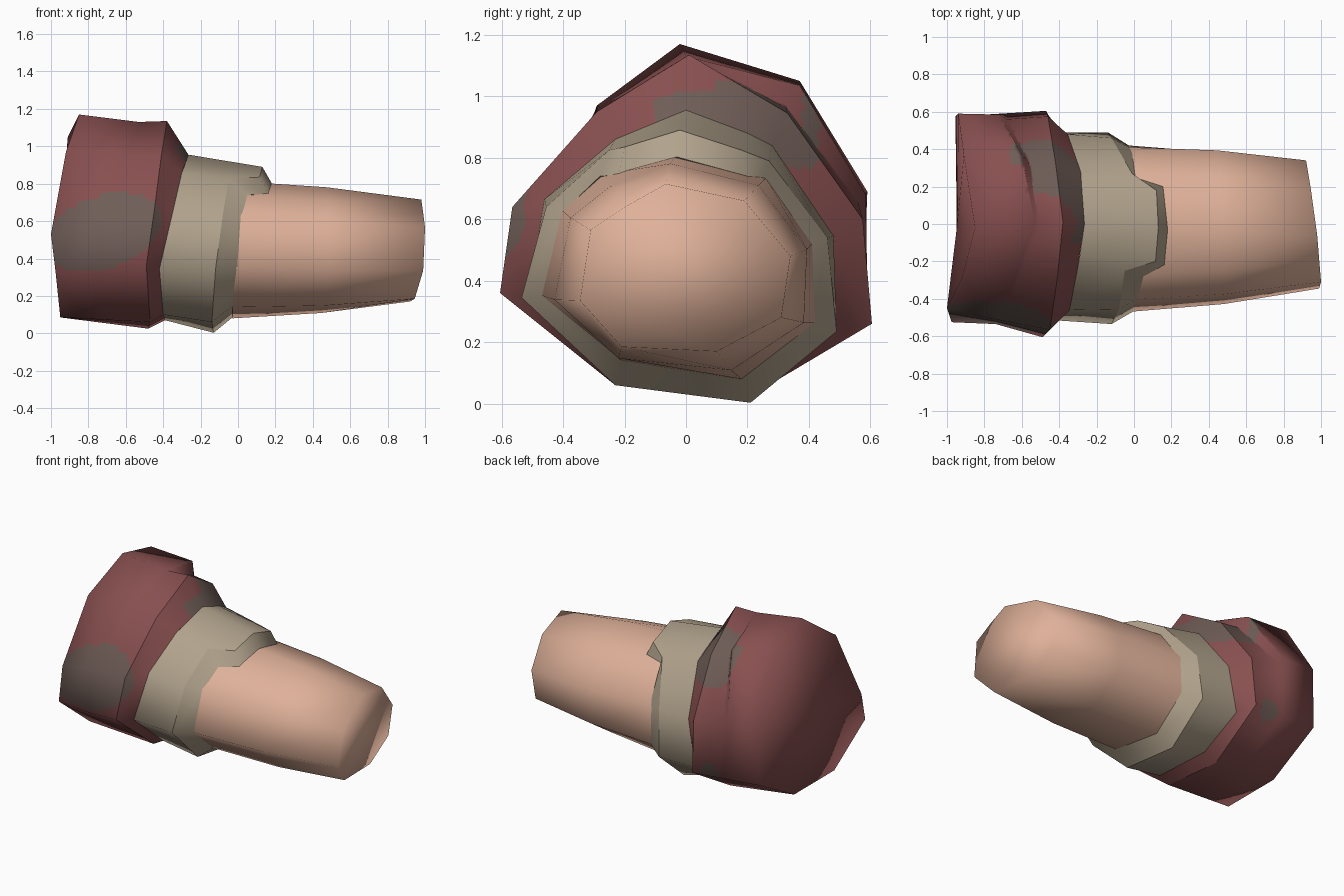
import bpy, bmesh, math
from mathutils import Vector

if "Cube" in bpy.data.objects:
    bpy.data.objects.remove(bpy.data.objects["Cube"])


def material(name, rgb):
    m = bpy.data.materials.new(name)
    m.diffuse_color = (*rgb, 1)
    m.use_nodes = True
    m.node_tree.nodes["Principled BSDF"].inputs["Base Color"].default_value = m.diffuse_color
    return m


skin = material("skin", (0.74, 0.44, 0.32))
beige = material("beige_cloth", (0.44, 0.365, 0.265))
red = material("dark_red_cloth", (0.25, 0.08, 0.08))
stain = material("grey_brown_stain", (0.16, 0.11, 0.095))


def ring(profile, xs):
    """Cross-section from (y, z) points, with one x for each point."""
    return [Vector((x, y, z)) for (y, z), x in zip(profile, xs)]


def blend(a, b, t):
    return [p.lerp(q, t) for p, q in zip(a, b)]


def loft(name, rings, mats, sharp=(), sharp_span=99, cap_first=None, cap_last=False):
    """Skin the rings; cap_first is a centre point for a fanned end."""
    bm = bmesh.new()
    vs = [[bm.verts.new(p) for p in r] for r in rings]
    n = len(vs[0])
    for a, b in zip(vs, vs[1:]):
        for i in range(n):
            j = (i + 1) % n
            bm.faces.new((a[i], a[j], b[j], b[i]))
    if cap_first is not None:
        c = bm.verts.new(cap_first)
        for i in range(n):
            bm.faces.new((vs[0][(i + 1) % n], vs[0][i], c))
    if cap_last:
        bm.faces.new(vs[-1])
    for f in bm.faces:
        f.smooth = True
    for k in sharp:
        for i in range(min(n, sharp_span)):
            bm.edges.get((vs[k][i], vs[k][(i + 1) % n])).smooth = False
    bmesh.ops.recalc_face_normals(bm, faces=bm.faces)
    # Open bands: make sure the normals point away from the axis
    f0 = bm.faces[0]
    if f0.normal.dot(f0.calc_center_median() - Vector((-.5, 0, .5))) < 0:
        bmesh.ops.reverse_faces(bm, faces=bm.faces[:])
    me = bpy.data.meshes.new(name)
    bm.to_mesh(me)
    bm.free()
    ob = bpy.data.objects.new(name, me)
    bpy.context.collection.objects.link(ob)
    for m in mats:
        me.materials.append(m)
    return ob


# Finger stump: tapering nine-sided tube with a slanted end
base = ring([(-.03, .815), (.26, .735), (.41, .52), (.42, .265), (.18, .08),
             (-.21, .14), (-.47, .352), (-.405, .63), (-.28, .745)], [-.03] * 9)
tip = ring([(-.065, .715), (.19, .66), (.34, .48), (.31, .28), (.10, .17),
            (-.21, .185), (-.345, .335), (-.31, .565), (-.19, .645)],
           [.98, .945, .92, .91, .92, .945, .99, 1.0, .99])
middle = [p + Vector((0, p.y * .05, (p.z - .45) * .05)) for p in blend(base, tip, .5)]
loft("finger", [base, middle, tip], [skin], cap_last=True)

# Cuff: band with a bevelled lip and a raised tab on top
cuff_back = ring([(0, .955), (.2, .88), (.28, .84), (.48, .545), (.49, .235), (.21, .07),
                  (-.23, .10), (-.515, .345), (-.46, .665), (-.23, .86), (-.17, .885)],
                 [-.265, -.28, -.285, -.355, -.41, -.39, -.40, -.42, -.345, -.30, -.29])
cuff_ridge = ring([(-.02, .89), (.18, .825), (.27, .79), (.46, .54), (.49, .235), (.21, .003),
                   (-.23, .06), (-.535, .345), (-.455, .64), (-.25, .825), (-.2, .835)],
                  [.13, .12, -.01, -.12, -.14, -.13, -.14, -.12, -.08, -.05, .115])
cuff_lip = ring([(-.03, .803), (.2, .74), (.25, .728), (.40, .52), (.415, .27), (.18, .085),
                 (-.21, .145), (-.465, .355), (-.40, .625), (-.28, .74), (-.22, .745)],
                [.18, .155, .01, -.01, -.02, -.03, -.03, 0, .02, .05, .165])
cuff_inner = [Vector((p.x - .03, p.y * .95, .45 + (p.z - .45) * .95)) for p in cuff_lip]
loft("cuff", [cuff_back, cuff_ridge, cuff_lip, cuff_inner], [beige], sharp=(1, 2))

# Sleeve: bulky wrap with an overlapping fold and a rounded closed back
rear = ring([(-.02, 1.17), (.37, 1.05), (.59, .69), (.575, .29), (.2, .085),
             (-.23, .085), (-.525, .325), (-.45, .53), (-.29, .97)],
            [-.85, -.91, -.94, -.955, -.95, -.95, -.975, -1.0, -.92])
front = ring([(.01, 1.135), (.33, .945), (.575, .60), (.605, .26), (.21, .025),
              (-.23, .06), (-.605, .36), (-.565, .64), (-.29, .95)],
             [-.38, -.42, -.46, -.47, -.48, -.47, -.49, -.45, -.41])
fold_edge = blend(rear, front, .55)
fold_edge[0] = Vector((-.53, .0, 1.13))
fold_edge[1] = Vector((-.60, .37, 1.035))
fold_edge[2] = Vector((-.72, .585, .68))
fold_edge[6] = Vector((-.74, -.535, .315))
fold_edge[7] = Vector((-.74, -.51, .60))
fold_under = blend(fold_edge, front, .12)
fold_under[1] = Vector((-.56, .325, .965))
fold_under[2] = Vector((-.68, .56, .655))
sleeve = loft("sleeve", [rear, fold_edge, fold_under, front], [red, stain],
              sharp=(1, 2), sharp_span=2, cap_first=(-.945, 0, .55))

# Sleeve shoulder: slope from the sleeve down to the cuff
neck = [p.copy() for i, p in enumerate(cuff_back) if i not in (1, 10)]
shoulder = loft("sleeve_shoulder", [front, neck], [red, stain])


def is_stained(c, n):
    """Tilted ellipse on the near side, patches on the top and far side."""
    u, w = c.x + .72, c.z - .54 - .22 * (c.x + .72)
    near = c.y < -.25 and n.x > -.6 and (u / .31) ** 2 + (w / .2) ** 2 < 1
    top = c.z < 1.05 and n.x < .8 and (c - Vector((-.47, .27, .94))).length < .235
    collar = c.x > -.4 and -.1 < c.y < .36 and .9 < c.z < 1.02 - .3 * max(0, -c.y)
    far = (c - Vector((-.59, .57, .28))).length < .07
    return near or top or collar or far


# Refine the sleeve parts for the stains, keeping their broad smooth shading
for part in (sleeve, shoulder):
    coarse = part.copy()
    coarse.data = part.data.copy()
    bpy.context.collection.objects.link(coarse)
    coarse.hide_render = True
    bm = bmesh.new()
    bm.from_mesh(part.data)
    bmesh.ops.subdivide_edges(bm, edges=bm.edges[:], cuts=13, use_grid_fill=True)
    bm.normal_update()
    for f in bm.faces:
        f.material_index = int(is_stained(f.calc_center_median(), f.normal))
    bm.to_mesh(part.data)
    bm.free()
    bpy.context.view_layer.update()
    mod = part.modifiers.new("shading", "DATA_TRANSFER")
    mod.object = coarse
    mod.use_loop_data = True
    mod.data_types_loops = {"CUSTOM_NORMAL"}
    mod.loop_mapping = "POLYINTERP_NEAREST"
    bpy.context.view_layer.objects.active = part
    bpy.ops.object.modifier_apply(modifier=mod.name)
    bpy.data.objects.remove(coarse)
